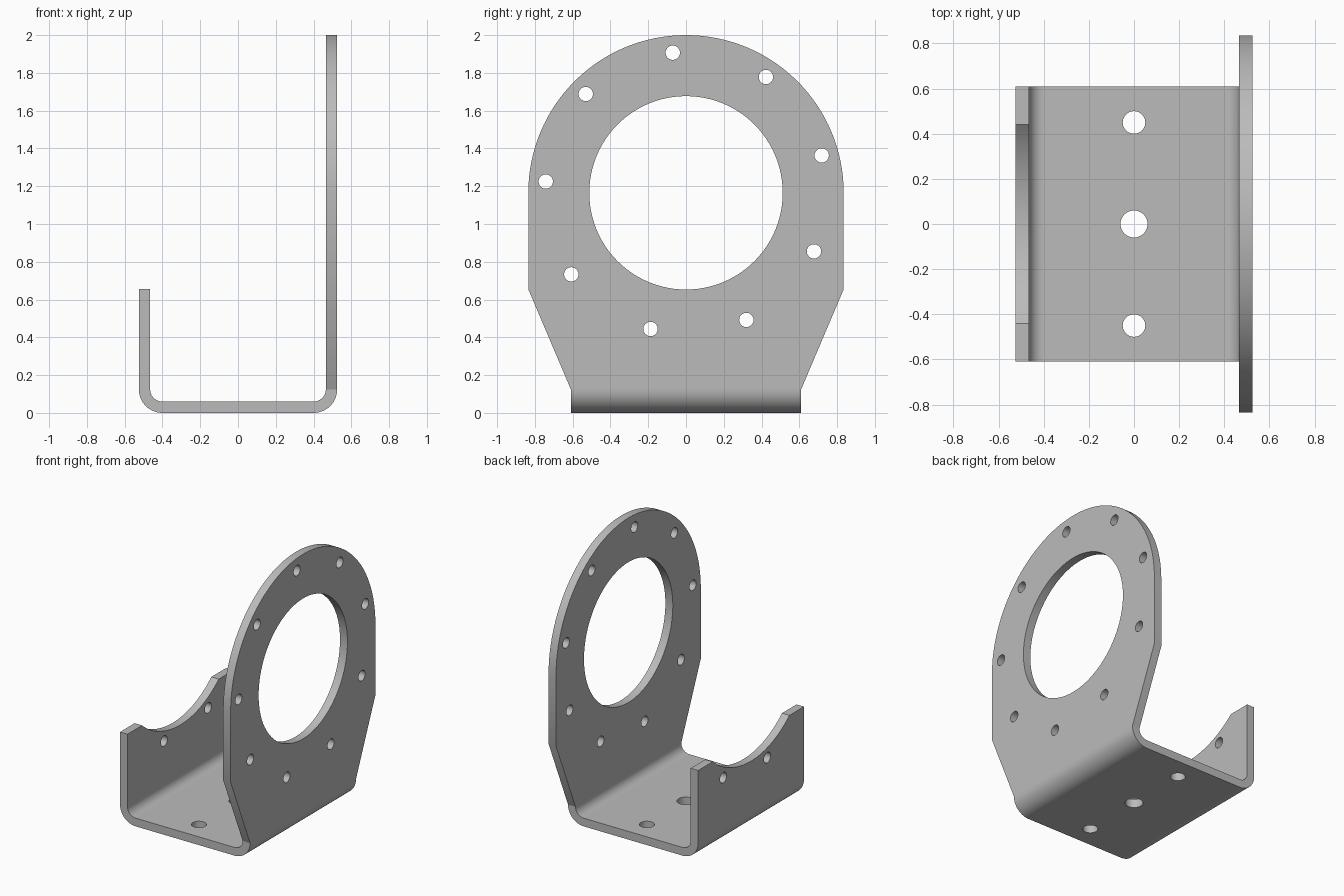
import bpy, bmesh
from math import pi, sin, cos, radians
from mathutils import Matrix, Vector

if "Cube" in bpy.data.objects:
    bpy.data.objects.remove(bpy.data.objects["Cube"], do_unlink=True)

T = 0.06            # sheet thickness
HALF_X = 0.525      # outer half width of the channel
HALF_Y = 0.61       # half length of the channel
BEND = 0.125        # outer bend radius
FLANGE_TOP = 0.655
RING_Z, RING_R = 1.165, 0.835

steel = bpy.data.materials.new("grey steel")
steel.use_nodes = True
grey = (0.5, 0.5, 0.5, 1)
steel.diffuse_color = grey
steel.node_tree.nodes["Principled BSDF"].inputs["Base Color"].default_value = grey


def arc(cu, cv, r, a0, a1, n):
    """Points on an arc, angles in degrees."""
    angles = [radians(a0 + (a1 - a0) * i / n) for i in range(n + 1)]
    return [(cu + r * cos(a), cv + r * sin(a)) for a in angles]


def make_object(name, bm):
    bmesh.ops.recalc_face_normals(bm, faces=bm.faces)
    mesh = bpy.data.meshes.new(name)
    bm.to_mesh(mesh)
    bm.free()
    mesh.materials.append(steel)
    obj = bpy.data.objects.new(name, mesh)
    bpy.context.collection.objects.link(obj)
    return obj


def prism(name, points, place, depth):
    """Extrude a flat outline; place maps (u, v) to 3D."""
    bm = bmesh.new()
    face = bm.faces.new([bm.verts.new(place(u, v)) for u, v in points])
    new = bmesh.ops.extrude_face_region(bm, geom=[face])["geom"]
    verts = [g for g in new if isinstance(g, bmesh.types.BMVert)]
    bmesh.ops.translate(bm, verts=verts, vec=Vector(depth))
    return make_object(name, bm)


def add_drill(bm, centre, r, segments, along_x=True):
    turn = Matrix.Rotation(pi / 2, 4, 'Y') if along_x else Matrix.Identity(4)
    bmesh.ops.create_cone(bm, cap_ends=True, segments=segments, radius1=r, radius2=r,
                          depth=0.2, matrix=Matrix.Translation(centre) @ turn)


# Channel: base, two bends and the short flange, as one bent sheet
bend_x = HALF_X - BEND
outer = arc(-bend_x, BEND, BEND, 180, 270, 14) + arc(bend_x, BEND, BEND, 270, 360, 14)
inner = (arc(bend_x, BEND, BEND - T, 360, 270, 14)
         + arc(-bend_x, BEND, BEND - T, 270, 180, 14))
section = ([(-HALF_X, FLANGE_TOP)] + outer + inner + [(T - HALF_X, FLANGE_TOP)])
channel = prism("bent_channel", section, lambda x, z: (x, -HALF_Y, z), (0, 2 * HALF_Y, 0))

# Tall ring plate rising from the second bend
outline = ([(-RING_R, FLANGE_TOP), (-HALF_Y, BEND), (HALF_Y, BEND), (RING_R, FLANGE_TOP)]
           + arc(0, RING_Z, RING_R, 0, 180, 64))
ring_plate = prism("ring_plate", outline, lambda y, z: (HALF_X - T, y, z), (T, 0, 0))

# Drills: bore, flange notch, bolt circle and base holes
side = HALF_X - T / 2
bm = bmesh.new()
add_drill(bm, (side, 0, RING_Z), 0.512, 96)
add_drill(bm, (-side, 0, RING_Z), 0.675, 128)
for i in range(9):
    a = radians(95.4 + 40 * i)
    y, z = 0.745 * cos(a), RING_Z + 0.745 * sin(a)
    add_drill(bm, (side, y, z), 0.038, 32)
    if z < FLANGE_TOP:
        add_drill(bm, (-side, y, z), 0.038, 32)
for y, r in ((-0.45, 0.05), (0, 0.06), (0.45, 0.05)):
    add_drill(bm, (0, y, T / 2), r, 40, along_x=False)
drills = make_object("drills", bm)
drills.hide_render = True

# Cut the holes and finish the shading
for part in (channel, ring_plate):
    bpy.ops.object.select_all(action='DESELECT')
    part.select_set(True)
    bpy.context.view_layer.objects.active = part
    cut = part.modifiers.new("holes", 'BOOLEAN')
    cut.operation, cut.solver, cut.object = 'DIFFERENCE', 'EXACT', drills
    bpy.ops.object.modifier_apply(modifier=cut.name)
    bpy.ops.object.shade_smooth_by_angle(angle=radians(30))
    normals = part.modifiers.new("even_normals", 'WEIGHTED_NORMAL')
    normals.keep_sharp = True
bpy.data.objects.remove(drills, do_unlink=True)
